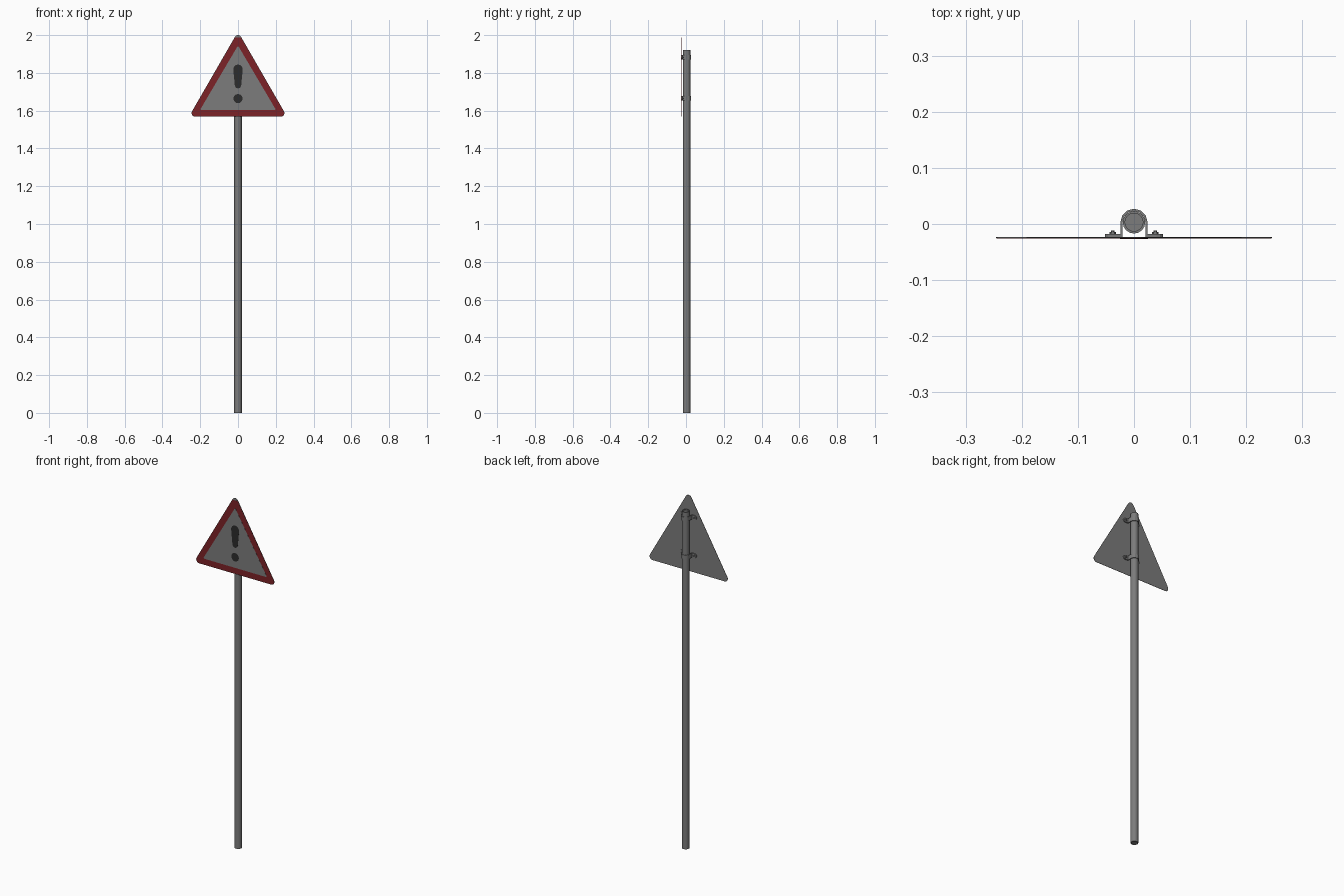
import bpy, bmesh, math

if "Cube" in bpy.data.objects:
    bpy.data.objects.remove(bpy.data.objects["Cube"])


def material(name, rgb):
    m = bpy.data.materials.new(name)
    m.diffuse_color = (*rgb, 1)
    m.use_nodes = True
    m.node_tree.nodes["Principled BSDF"].inputs["Base Color"].default_value = m.diffuse_color
    return m


GREY = material("metal_grey", (0.2, 0.2, 0.2))
RED = material("border_red", (0.2, 0.016, 0.02))
BLACK = material("symbol_black", (0.025, 0.025, 0.025))


def finish(name, bm, mat, smooth=False):
    bmesh.ops.recalc_face_normals(bm, faces=bm.faces)
    me = bpy.data.meshes.new(name)
    bm.to_mesh(me)
    bm.free()
    me.materials.append(mat)
    ob = bpy.data.objects.new(name, me)
    bpy.context.collection.objects.link(ob)
    if smooth:
        bpy.ops.object.select_all(action='DESELECT')
        ob.select_set(True)
        bpy.context.view_layer.objects.active = ob
        bpy.ops.object.shade_smooth_by_angle(angle=math.radians(40))
    return ob


def prism(name, pts, axis, lo, hi, mat, smooth=False):
    """Extrude a 2D outline: axis 'y' takes (x, z) points, axis 'z' takes (x, y)."""
    bm = bmesh.new()
    place = (lambda p, d: (p[0], d, p[1])) if axis == 'y' else (lambda p, d: (p[0], p[1], d))
    a = [bm.verts.new(place(p, lo)) for p in pts]
    b = [bm.verts.new(place(p, hi)) for p in pts]
    bm.faces.new(a)
    bm.faces.new(b)
    n = len(pts)
    for i in range(n):
        j = (i + 1) % n
        bm.faces.new((a[i], a[j], b[j], b[i]))
    return finish(name, bm, mat, smooth)


def arc(cx, cy, r, a0, a1, n):
    return [(cx + r * math.cos(math.radians(a0 + (a1 - a0) * i / n)),
             cy + r * math.sin(math.radians(a0 + (a1 - a0) * i / n))) for i in range(n + 1)]


def triangle(half, low, high, r, inset=0.0):
    """Rounded triangle fitting the given half width and heights."""
    q = r - inset
    return (arc(0, high - r, q, 30, 150, 6) + arc(-half + r, low + r, q, 150, 270, 6)
            + arc(half - r, low + r, q, 270, 390, 6))


# Post: closed tube with a shallow recess at both ends
PY = 0.003
bm = bmesh.new()
rings = []
for r, z in ((0.016, 0.005), (0.016, 0), (0.02, 0), (0.02, 1.92), (0.016, 1.92), (0.016, 1.912)):
    rings.append([bm.verts.new((x, y, z)) for x, y in arc(0, PY, r, 0, 337.5, 15)])
for a, b in zip(rings, rings[1:]):
    for i in range(16):
        j = (i + 1) % 16
        bm.faces.new((a[i], a[j], b[j], b[i]))
bm.faces.new(rings[0])
bm.faces.new(rings[-1])
finish("post", bm, GREY, True)

# Sign plate and its painted layers
outline = (0.246, 1.568, 2.0, 0.019)
prism("sign_plate", triangle(*outline), 'y', -0.025, -0.0235, GREY)
border = [(x, min(z, 1.987)) for x, z in triangle(*outline, inset=0.001)]
border = [p for i, p in enumerate(border) if p[1] < 1.987 or border[i - 1][1] < 1.987
          or border[i + 1][1] < 1.987]
prism("red_border", border, 'y', -0.0255, -0.025, RED)
prism("sign_face", triangle(0.198, 1.603, 1.940, 0.005), 'y', -0.026, -0.0255, GREY)

# Warning symbol: tapered bar and dot
bar = arc(0, 1.819, 0.025, 0, 180, 8) + arc(0, 1.735, 0.017, 180, 360, 8)
prism("symbol_bar", bar, 'y', -0.0265, -0.026, BLACK)
prism("symbol_dot", arc(0, 1.664, 0.024, 0, 337.5, 15), 'y', -0.0265, -0.026, BLACK)

# Two clamps: strap round the post, rounded feet and bolts
for label, z in (("upper", 1.882), ("lower", 1.665)):
    h = 0.012
    outer = [(0.0242, -0.0235)] + arc(0, PY, 0.0242, 0, 180, 6) + [(-0.0242, -0.0235)]
    inner = [(-0.0205, -0.0235)] + arc(0, PY, 0.0205, 180, 0, 6) + [(0.0205, -0.0235)]
    prism(label + "_clamp_strap", outer + inner, 'z', z - h, z + h, GREY)
    for side, s in (("right", 1), ("left", -1)):
        foot = [(0.022, z - h)] + arc(0.040, z, h, -90, 90, 6) + [(0.022, z + h)]
        prism(f"{label}_{side}_clamp_foot", [(s * x, q) for x, q in foot],
              'y', -0.0235, -0.018, GREY)
        for part, r, y0, y1 in (("nut", 0.006, -0.018, -0.0145), ("bolt", 0.003, -0.0145, -0.0115)):
            prism(f"{label}_{side}_{part}", arc(s * 0.038, z, r, 0, 300, 5), 'y', y0, y1, GREY)
